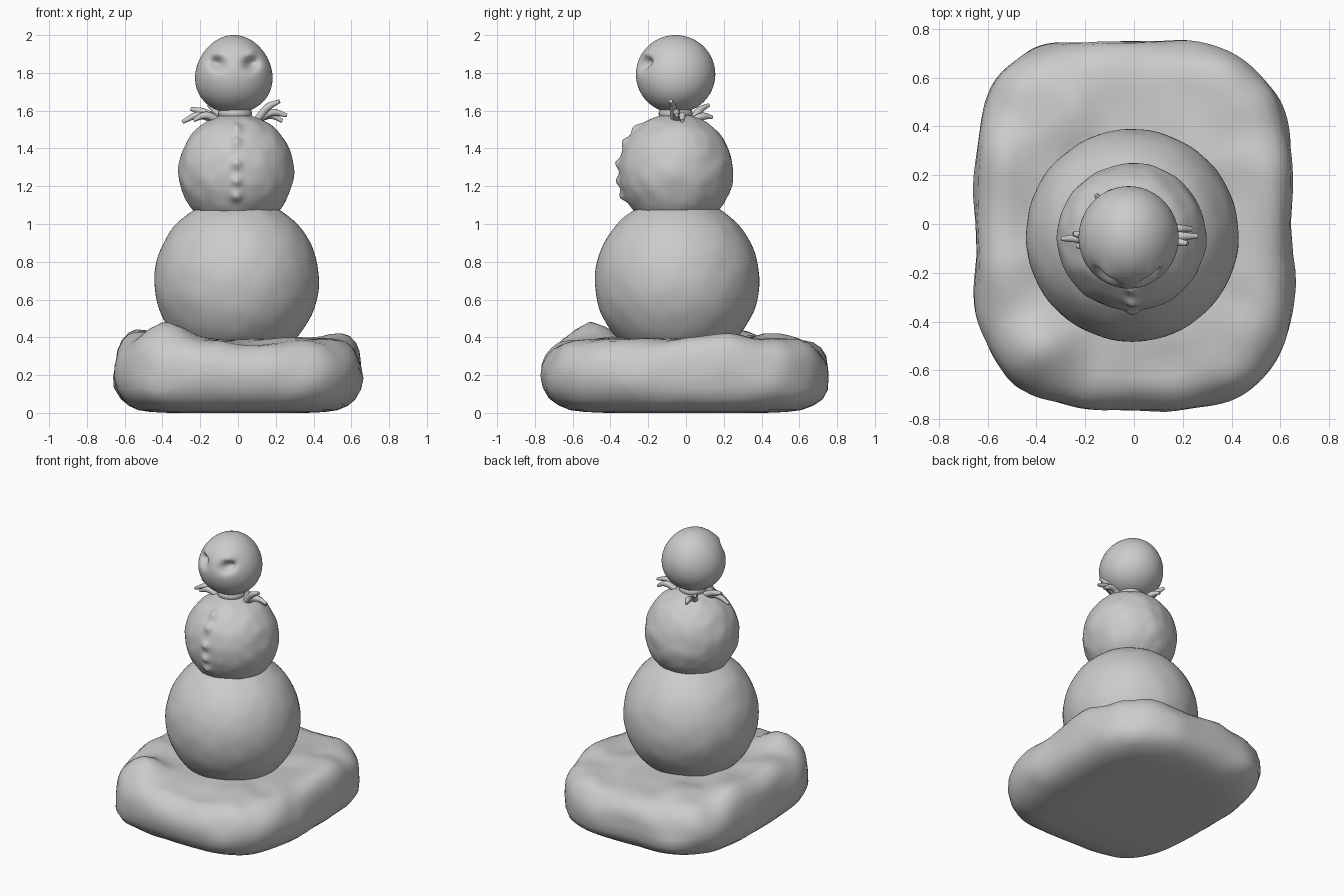
import bpy, bmesh, math
from mathutils import Vector, noise

if "Cube" in bpy.data.objects:
    bpy.data.objects.remove(bpy.data.objects["Cube"])


def finish(bm, name):
    bmesh.ops.recalc_face_normals(bm, faces=bm.faces)
    mesh = bpy.data.meshes.new(name)
    bm.to_mesh(mesh)
    bm.free()
    for p in mesh.polygons:
        p.use_smooth = True
    obj = bpy.data.objects.new(name, mesh)
    bpy.context.collection.objects.link(obj)
    return obj


def ball(name, center, radii, shape, segs=96, rings=64):
    """Sphere sculpted by shape(direction, point) -> point."""
    bm = bmesh.new()
    bmesh.ops.create_uvsphere(bm, u_segments=segs, v_segments=rings, radius=1)
    for v in bm.verts:
        d = v.co.normalized()
        p = Vector(center) + Vector([a * b for a, b in zip(d, radii)])
        v.co = shape(d, p)
    return finish(bm, name)


def bump(dx, dy, size):
    return math.exp(-(dx * dx + dy * dy) / (size * size))


def spow(v, e):
    return math.copysign(abs(v) ** e, v)


# Snow slab: rounded-rectangle rings following a pillow profile
profile = [(0.3, 0), (0.55, 0), (0.7, 0.005), (0.8, 0.015), (0.88, 0.04),
           (0.94, 0.075), (0.98, 0.13), (0.99, 0.19), (0.985, 0.25), (0.965, 0.30),
           (0.93, 0.34), (0.88, 0.37), (0.82, 0.385), (0.75, 0.39), (0.67, 0.39),
           (0.59, 0.39), (0.51, 0.39), (0.4, 0.39), (0.2, 0.39)]
lumps = [(-0.37, -0.50, 0.09, 0.13), (-0.57, -0.15, 0.05, 0.16),
         (-0.55, 0.25, 0.06, 0.15), (0.55, 0.2, 0.03, 0.15),
         (-0.25, 0.45, 0.025, 0.12), (0.05, -0.6, -0.025, 0.15),
         (0.1, 0.62, -0.02, 0.2)]
N = 128
bm = bmesh.new()
loops = []
for s, z in profile:
    loop = []
    for i in range(N):
        a = 2 * math.pi * i / N
        x, y = 0.66 * s * spow(math.cos(a), 0.55), 0.765 * s * spow(math.sin(a), 0.6)
        k = min(1, z / 0.15)
        n = noise.noise(Vector((x * 4, y * 4, z * 7)))
        grow = 1 + 0.035 * k * n
        h = z + k * 0.02 * noise.noise(Vector((x * 6 + 5, y * 6, 2)))
        if z > 0.28:
            h += sum(amp * bump(x - lx, y - ly, r) for lx, ly, amp, r in lumps)
        loop.append(bm.verts.new((x * grow, y * grow, h)))
    loops.append(loop)
for lo, hi in zip(loops, loops[1:]):
    for i in range(N):
        j = (i + 1) % N
        bm.faces.new((lo[i], lo[j], hi[j], hi[i]))
bm.faces.new(loops[0])
bm.faces.new(loops[-1])
finish(bm, "snow_base")

# Lower body ball
ball("lower_ball", (-0.007, -0.047, 0.70), (0.436, 0.436, 0.44),
     lambda d, p: p + d * 0.004 * noise.noise(d * 4))


# Middle ball with a row of small buttons and packed-snow dents
def middle(d, p):
    off = 0.006 * noise.noise(d * 3.5)
    if d.y < 0:
        off += sum(0.022 * bump(p.x + 0.008, p.z - z, 0.026)
                   for z in (1.50, 1.43, 1.32, 1.23, 1.15))
    else:
        off -= 0.012 * bump(p.x + 0.12, p.z - 1.32, 0.07)
    return p + d * off


ball("middle_ball", (-0.01, -0.053, 1.278), (0.305, 0.303, 0.307), middle, 160, 100)


# Egg-shaped head with two slanted eye sockets
def head_shape(d, p):
    p.x = -0.022 + (p.x + 0.022) * (1 - 0.10 * d.z)
    if d.y < 0:
        for ex, side in ((-0.112, -1), (0.072, 1)):
            dx, dz = p.x - ex, p.z - 1.85
            u, w = dx + 0.35 * side * dz, dz - 0.35 * side * dx
            p.y += 0.055 * bump(u, w * 1.15, 0.042)
            p.y -= 0.012 * bump(dx, dz - 0.055, 0.03)
    return p


ball("head", (-0.022, -0.055, 1.793), (0.204, 0.21, 0.207), head_shape, 160, 100)


# Collar leaves: tapered bevelled curves
def leaf(name, pts, r=0.022):
    cu = bpy.data.curves.new(name, "CURVE")
    cu.dimensions = "3D"
    cu.bevel_depth = r
    cu.bevel_resolution = 4
    cu.use_fill_caps = True
    sp = cu.splines.new("BEZIER")
    sp.bezier_points.add(len(pts) - 1)
    for bp, co, rad in zip(sp.bezier_points, pts, (0.9, 0.9, 0.45)):
        bp.co = co
        bp.radius = rad
        bp.handle_left_type = bp.handle_right_type = "AUTO"
    obj = bpy.data.objects.new(name, cu)
    bpy.context.collection.objects.link(obj)


leaves = {
    "left": [[(-0.11, -0.06, 1.56), (-0.19, -0.05, 1.595), (-0.25, -0.04, 1.61)],
             [(-0.12, -0.07, 1.55), (-0.21, -0.06, 1.575), (-0.295, -0.06, 1.54)],
             [(-0.11, -0.08, 1.55), (-0.17, -0.09, 1.575), (-0.235, -0.09, 1.55)]],
    "right": [[(0.10, -0.06, 1.55), (0.16, -0.07, 1.62), (0.22, -0.08, 1.65)],
              [(0.10, -0.05, 1.55), (0.18, -0.05, 1.59), (0.26, -0.05, 1.575)],
              [(0.10, -0.03, 1.55), (0.17, -0.02, 1.575), (0.235, -0.02, 1.545)]],
    "back": [[(-0.09, 0.03, 1.54), (-0.12, 0.07, 1.60), (-0.155, 0.12, 1.63)],
             [(-0.06, 0.04, 1.55), (-0.08, 0.09, 1.57), (-0.10, 0.14, 1.565)]],
}
for side, group in leaves.items():
    for i, pts in enumerate(group):
        leaf(f"collar_leaf_{side}_{i + 1}", pts)

# Short neck joining head and body
ball("neck", (-0.015, -0.055, 1.585), (0.09, 0.09, 0.05), lambda d, p: p, 32, 16)
